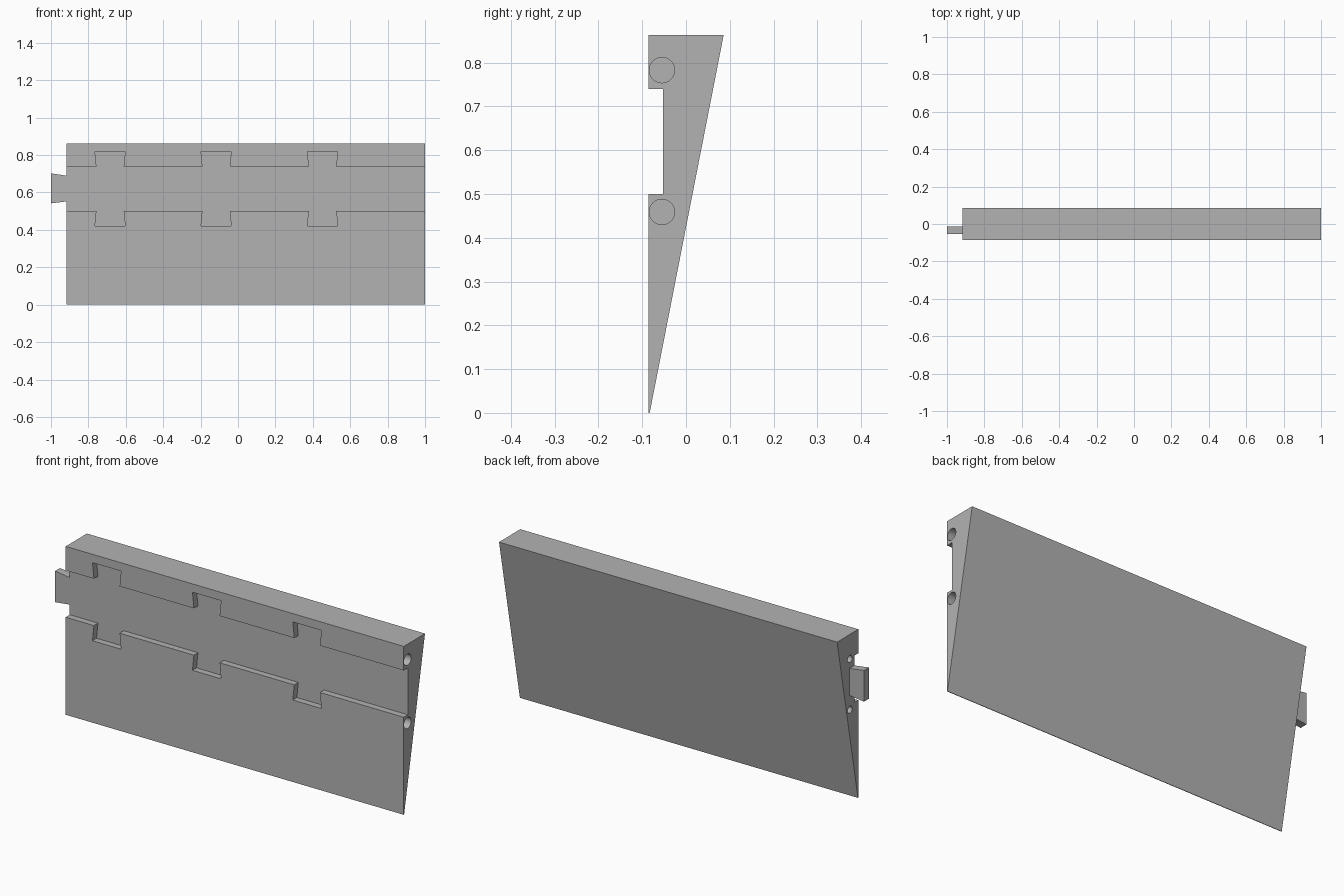
import bpy, bmesh, math
from mathutils import Matrix

if "Cube" in bpy.data.objects:
    bpy.data.objects.remove(bpy.data.objects["Cube"])

LEFT, RIGHT = -0.917, 1.0     # ends of the wedge
FRONT, BACK, TOP = -0.086, 0.086, 0.863
FLOOR = -0.053                # depth of the recess in the front

grey = bpy.data.materials.new("mid grey")
grey.diffuse_color = (0.45, 0.45, 0.45, 1)
grey.use_nodes = True
grey.node_tree.nodes["Principled BSDF"].inputs["Base Color"].default_value = grey.diffuse_color


def finish(name, bm):
    bmesh.ops.recalc_face_normals(bm, faces=bm.faces[:])
    mesh = bpy.data.meshes.new(name)
    bm.to_mesh(mesh)
    bm.free()
    mesh.materials.append(grey)
    ob = bpy.data.objects.new(name, mesh)
    bpy.context.collection.objects.link(ob)
    return ob


def prism(name, points, offset):
    """Extrude a closed 3D outline along an offset vector."""
    bm = bmesh.new()
    face = bm.faces.new([bm.verts.new(p) for p in points])
    out = bmesh.ops.extrude_face_region(bm, geom=[face], use_keep_orig=True)
    verts = [g for g in out["geom"] if isinstance(g, bmesh.types.BMVert)]
    bmesh.ops.translate(bm, verts=verts, vec=offset)
    return finish(name, bm)


def bore(name, x, y, z, radius, depth):
    """Cylinder along x, centred on an end face."""
    bm = bmesh.new()
    place = Matrix.Translation((x, y, z)) @ Matrix.Rotation(math.pi / 2, 4, 'Y')
    bmesh.ops.create_cone(bm, cap_ends=True, segments=40, radius1=radius,
                          radius2=radius, depth=2 * depth, matrix=place)
    return finish(name, bm)


# wedge-shaped panel
profile = [(FRONT, 0), (-0.083, 0), (BACK, TOP), (FRONT, TOP)]
panel = prism("wedge_panel", [(LEFT, y, z) for y, z in profile], (RIGHT - LEFT, 0, 0))

# long recess with dovetail notches above and below
centres = (-0.684, -0.117, 0.452)


def recess_edge(z_edge, z_notch):
    pts = [(-1.2, z_edge)]
    for c in centres:
        pts += [(c - 0.073, z_edge), (c - 0.081, z_notch),
                (c + 0.081, z_notch), (c + 0.073, z_edge)]
    return pts + [(1.2, z_edge)]


outline = recess_edge(0.50, 0.42) + recess_edge(0.74, 0.82)[::-1]
cutters = [prism("recess_cutter", [(x, FLOOR, z) for x, z in outline], (0, -0.2, 0))]

# round bores in both ends
for z in (0.783, 0.459):
    cutters.append(bore("right_bore_cutter", RIGHT, -0.055, z, 0.029, 0.1))
for z in (0.737, 0.477):
    cutters.append(bore("left_bore_cutter", LEFT, -0.018, z, 0.018, 0.1))

for cutter in cutters:
    cutter.hide_render = True
    cutter.hide_set(True)
    mod = panel.modifiers.new(cutter.name, 'BOOLEAN')
    mod.operation = 'DIFFERENCE'
    mod.solver = 'EXACT'
    mod.object = cutter

# flared connecting tab, flush with the recess floor
tab = [(LEFT, 0.552), (-1.0, 0.542), (-1.0, 0.702), (LEFT, 0.69)]
prism("dovetail_tab", [(x, FLOOR, z) for x, z in tab], (0, 0.04, 0))

# smooth bore walls, sharp edges elsewhere
bpy.context.view_layer.objects.active = panel
panel.select_set(True)
bpy.ops.object.shade_smooth_by_angle(angle=math.radians(30))
